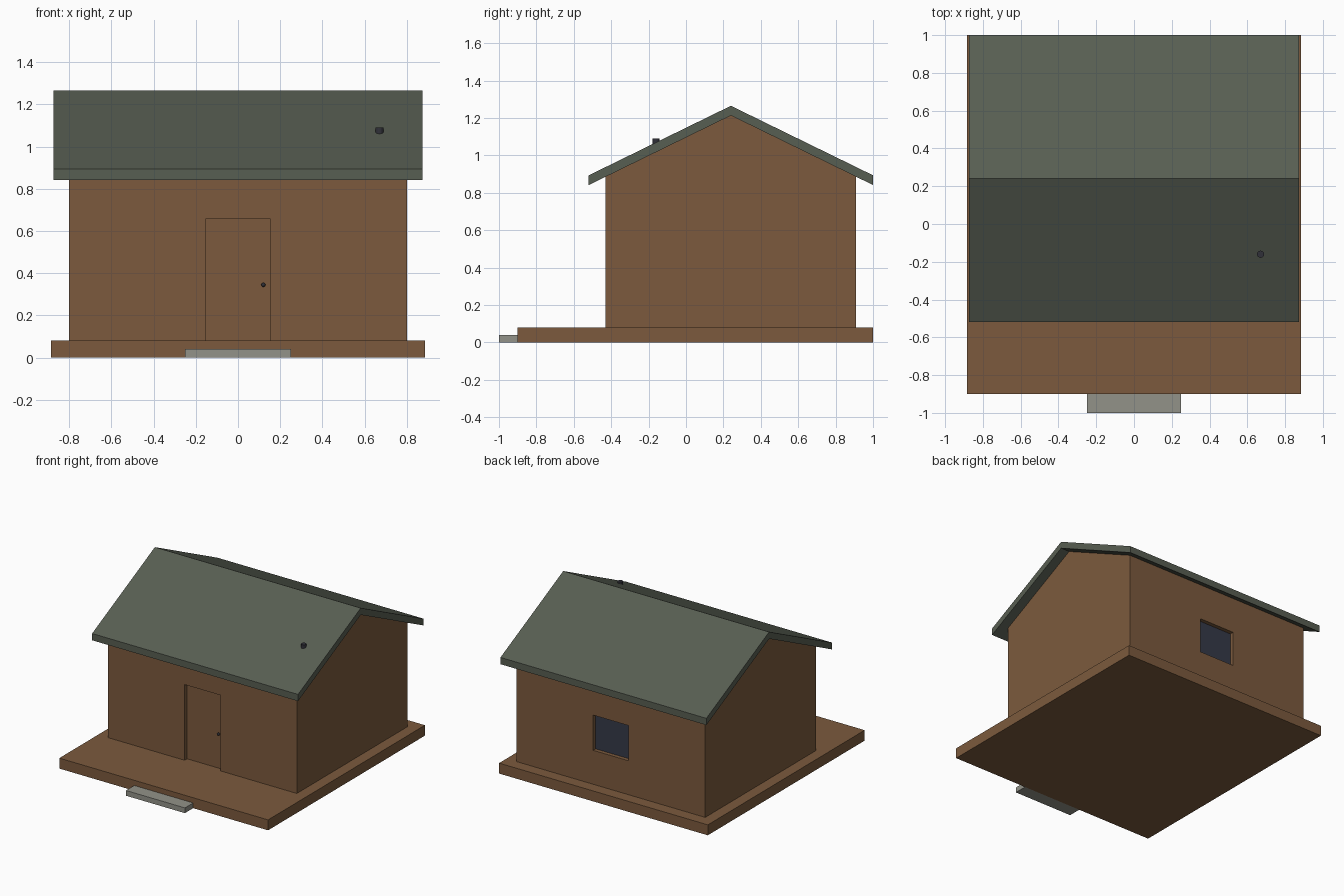
import bpy, bmesh
from mathutils import Vector

cube = bpy.data.objects.get("Cube")
if cube:
    bpy.data.objects.remove(cube, do_unlink=True)


def material(name, r, g, b):
    m = bpy.data.materials.new(name)
    m.use_nodes = True
    m.diffuse_color = (r, g, b, 1)
    shader = next(n for n in m.node_tree.nodes if n.type == 'BSDF_PRINCIPLED')
    shader.inputs["Base Color"].default_value = (r, g, b, 1)
    return m


wood = material("brown wood", 0.20, 0.102, 0.047)
slate = material("green grey roofing", 0.097, 0.112, 0.085)
stone = material("grey stone", 0.29, 0.29, 0.25)
glass = material("dark blue glass", 0.036, 0.042, 0.066)
metal = material("dark metal", 0.03, 0.03, 0.04)


def finish(name, bm, mat):
    bmesh.ops.recalc_face_normals(bm, faces=bm.faces)
    mesh = bpy.data.meshes.new(name)
    bm.to_mesh(mesh)
    bm.free()
    obj = bpy.data.objects.new(name, mesh)
    bpy.context.collection.objects.link(obj)
    if mat:
        mesh.materials.append(mat)
    return obj


def box(name, low, high, mat=None):
    low, high = Vector(low), Vector(high)
    bm = bmesh.new()
    bmesh.ops.create_cube(bm, size=1)
    bmesh.ops.scale(bm, vec=high - low, verts=bm.verts)
    bmesh.ops.translate(bm, vec=(low + high) / 2, verts=bm.verts)
    return finish(name, bm, mat)


def prism(name, profile, half_width, mat):
    """Extrude a (y, z) profile across x."""
    bm = bmesh.new()
    face = bm.faces.new([bm.verts.new((-half_width, y, z)) for y, z in profile])
    out = bmesh.ops.extrude_face_region(bm, geom=[face])
    moved = [v for v in out["geom"] if isinstance(v, bmesh.types.BMVert)]
    bmesh.ops.translate(bm, vec=(2 * half_width, 0, 0), verts=moved)
    return finish(name, bm, mat)


def carve(target, low, high):
    """Cut a box-shaped recess into the target."""
    cutter = box("recess_cutter", low, high)
    cutter.hide_render = True
    mod = target.modifiers.new("recess", 'BOOLEAN')
    mod.operation, mod.solver, mod.object = 'DIFFERENCE', 'EXACT', cutter
    bpy.context.view_layer.objects.active = target
    bpy.ops.object.modifier_apply(modifier=mod.name)
    bpy.data.objects.remove(cutter, do_unlink=True)


# Main dimensions
deck_top = 0.08
front, back, ridge_y = -0.43, 0.91, 0.24
eave_front, eave_back = -0.52, 1.0
ridge_z, slope, thick = 1.265, 0.489, 0.052


def roof_z(y):
    return ridge_z - abs(y - ridge_y) * slope


# Base and step
box("deck", (-0.885, -0.9, 0), (0.885, 1.0, deck_top), wood)
box("front_step", (-0.25, -1.0, 0), (0.25, -0.9, 0.04), stone)

# Gabled walls, tucked slightly into the roof
tuck = thick - 0.005
walls = prism("walls", [(front, deck_top), (back, deck_top), (back, roof_z(back) - tuck),
                        (ridge_y, ridge_z - tuck), (front, roof_z(front) - tuck)], 0.8, wood)
carve(walls, (-0.152, front - 0.1, 0), (0.152, front + 0.04, 0.66))
carve(walls, (-0.15, back - 0.04, 0.34), (0.15, back + 0.1, 0.61))

# Roof with vertical eave edges
edges = (eave_front, ridge_y, eave_back)
prism("roof", [(y, roof_z(y)) for y in edges] +
      [(y, roof_z(y) - thick) for y in reversed(edges)], 0.873, slate)

# Door and window set back in their recesses
box("door", (-0.152, front + 0.03, deck_top), (0.152, front + 0.045, 0.66), wood)
box("back_window", (-0.15, back - 0.045, 0.34), (0.15, back - 0.03, 0.61), glass)

# Door knob
bm = bmesh.new()
bmesh.ops.create_uvsphere(bm, u_segments=12, v_segments=8, radius=0.01)
bmesh.ops.translate(bm, vec=(0.12, front + 0.022, 0.345), verts=bm.verts)
knob = finish("door_knob", bm, metal)
knob.data.shade_smooth()

# Roof vent pipe
bm = bmesh.new()
bmesh.ops.create_cone(bm, cap_ends=True, segments=16, radius1=0.019, radius2=0.019, depth=0.06)
bmesh.ops.translate(bm, vec=(0.67, -0.16, 1.06), verts=bm.verts)
finish("vent_pipe", bm, metal)
